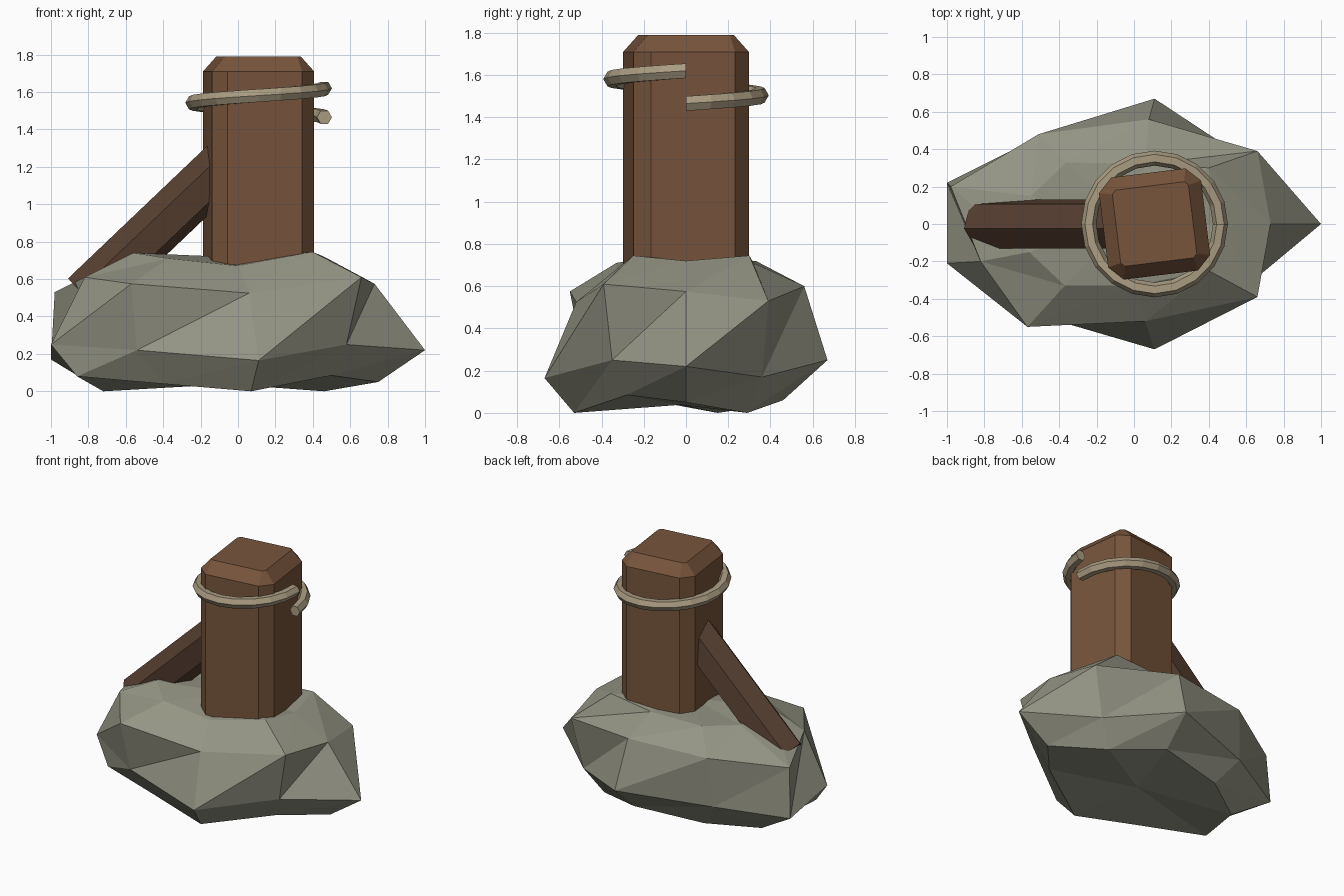
import bpy
from math import sin, cos, pi, radians
from mathutils import Vector, Matrix

if "Cube" in bpy.data.objects:
    bpy.data.objects.remove(bpy.data.objects["Cube"])


def loft(name, rings, color, triangles=False):
    """Skin a stack of equal rings and close both ends."""
    n = len(rings[0])
    verts = [Vector(p) for r in rings for p in r]
    faces = []
    for k in range(len(rings) - 1):
        for i in range(n):
            j = (i + 1) % n
            a, b, c, d = k * n + i, k * n + j, (k + 1) * n + j, (k + 1) * n + i
            faces += [(a, b, c), (a, c, d)] if triangles else [(a, b, c, d)]
    last = (len(rings) - 1) * n
    if triangles:
        for base, flip in ((0, True), (last, False)):
            verts.append(sum((verts[base + i] for i in range(n)), Vector()) / n)
            for i in range(n):
                t = (base + i, base + (i + 1) % n, len(verts) - 1)
                faces.append(t[::-1] if flip else t)
    else:
        faces += [tuple(reversed(range(n))), tuple(range(last, last + n))]
    mesh = bpy.data.meshes.new(name)
    mesh.from_pydata(verts, [], faces)
    mat = bpy.data.materials.new(name + "_color")
    mat.diffuse_color = (*color, 1)
    mat.use_nodes = True
    mat.node_tree.nodes["Principled BSDF"].inputs["Base Color"].default_value = mat.diffuse_color
    mesh.materials.append(mat)
    obj = bpy.data.objects.new(name, mesh)
    bpy.context.collection.objects.link(obj)
    return obj


# Rock: four irregular nine-sided rings, counter-clockwise from +x
rock_rings = [
    [(.75, 0, .05), (.46, .29, 0), (.1, .46, .06), (-.4, .36, .03), (-.72, .15, 0),
     (-.86, -.28, .08), (-.4, -.4, .04), (.07, -.53, 0), (.5, -.28, .085)],
    [(1, 0, .22), (.58, .36, .17), (.11, .67, .25), (-.54, .45, .22), (-1, .22, .17),
     (-1, -.21, .25), (-.54, -.48, .22), (.11, -.67, .165), (.58, -.35, .25)],
    [(.73, 0, .575), (.66, .39, .53), (.08, .56, .6), (-.51, .48, .58), (-.98, .2, .53),
     (-.82, -.2, .61), (-.57, -.55, .575), (.06, -.52, .525), (.66, -.39, .61)],
    [(.46, 0, .72), (.4, .3, .745), (.06, .32, .71), (-.36, .33, .72), (-.55, .15, .71),
     (-.56, -.15, .74), (-.37, -.33, .71), (0, -.33, .67), (.4, -.25, .745)],
]
loft("rock", rock_rings, (.3, .3, .235), triangles=True)

# Post: square with chamfered corners and a chamfered top
def post_ring(h, a, z):
    turn = Matrix.Rotation(radians(7), 3, 'Z')
    flat = [(h, -a), (h, a), (a, h), (-a, h), (-h, a), (-h, -a), (-a, -h), (a, -h)]
    return [turn @ Vector((x, y, 0)) + Vector((.11, 0, z)) for x, y in flat]

loft("post", [post_ring(.275, .2, .5), post_ring(.275, .2, 1.71),
              post_ring(.205, .185, 1.79)], (.185, .09, .045))

# Brace: six-sided beam leaning from the rock into the post
start, end = Vector((-.815, 0, .505)), Vector((.03, 0, 1.31))
axis = (end - start).normalized()
side = Vector((0, 1, 0))
up = axis.cross(side)
angles = [radians(100 + 60 * i) for i in range(6)]
loft("brace", [[p + .138 * (side * cos(t) + up * sin(t)) for t in angles]
               for p in (start, end)], (.095, .05, .03))

# Rope: one rising turn around the post with a six-sided section
def rope_ring(f):
    t = 2 * pi * f
    out = Vector((cos(t), sin(t), 0))
    centre = Vector((.11, 0, 1.465 + .155 * f)) + out * .352
    return [centre + .04 * (out * cos(s) - Vector((0, 0, 1)) * sin(s))
            for s in (-2 * pi * i / 6 for i in range(6))][::-1]

loft("rope", [rope_ring(i / 20) for i in range(21)], (.4, .33, .22))
